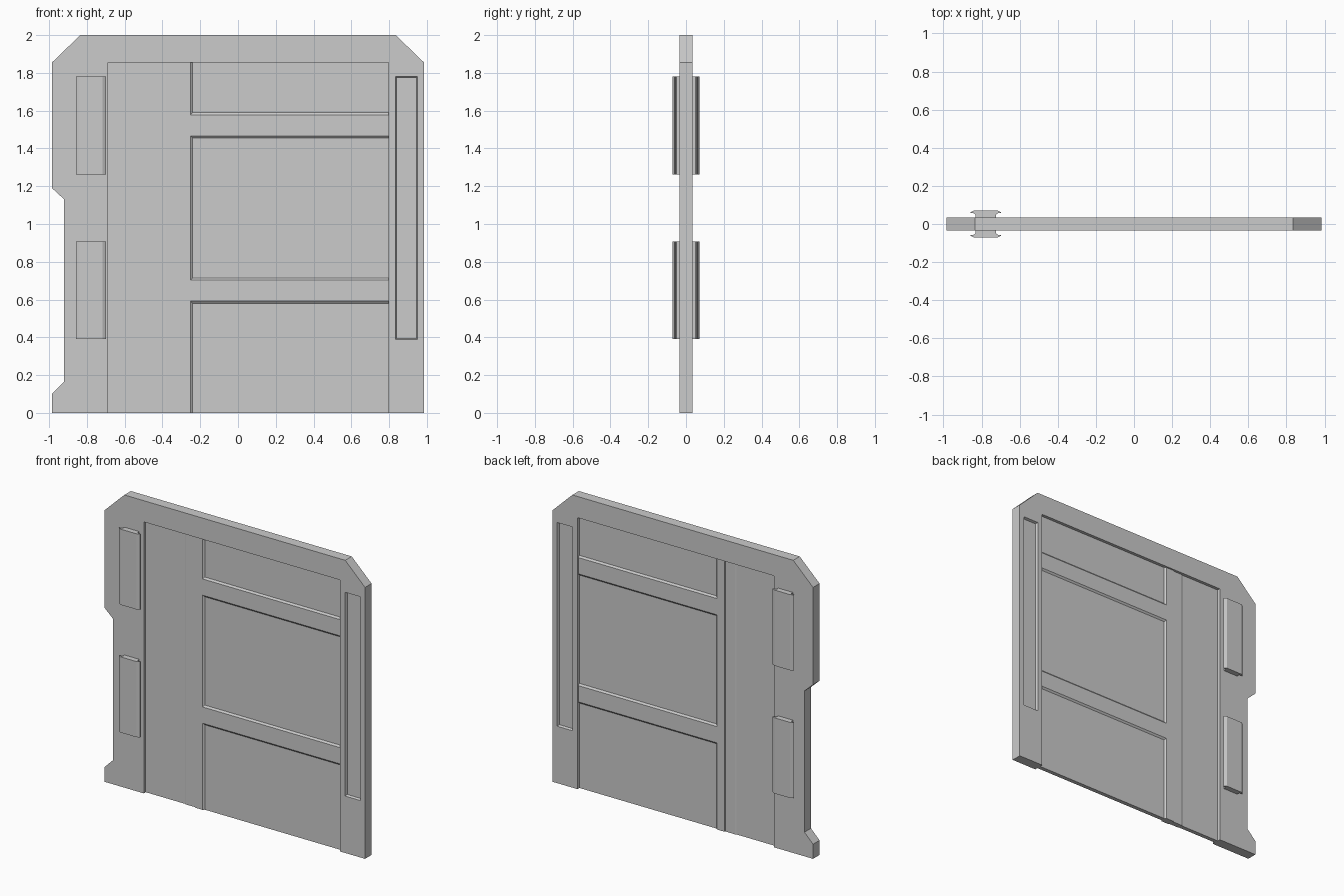
import bpy, bmesh
from mathutils import Vector

cube = bpy.data.objects.get("Cube")
if cube:
    bpy.data.objects.remove(cube, do_unlink=True)

GREY = (0.6, 0.6, 0.6, 1.0)
mat = bpy.data.materials.new("plain grey")
mat.use_nodes = True
mat.diffuse_color = GREY
bsdf = next(n for n in mat.node_tree.nodes if n.type == 'BSDF_PRINCIPLED')
bsdf.inputs["Base Color"].default_value = GREY


def prism(name, profile, axis, start, end, inset=None):
    """Extrude a 2D profile along an axis; inset gives another profile at the far end."""
    place = {
        "x": lambda p, t: Vector((t, p[0], p[1])),
        "y": lambda p, t: Vector((p[0], t, p[1])),
        "z": lambda p, t: Vector((p[0], p[1], t)),
    }[axis]
    bm = bmesh.new()
    near = [bm.verts.new(place(p, start)) for p in profile]
    far = [bm.verts.new(place(p, end)) for p in (inset or profile)]
    bm.faces.new(near)
    bm.faces.new(far[::-1])
    n = len(near)
    for i in range(n):
        j = (i + 1) % n
        bm.faces.new((near[j], near[i], far[i], far[j]))
    bmesh.ops.recalc_face_normals(bm, faces=bm.faces)
    mesh = bpy.data.meshes.new(name)
    bm.to_mesh(mesh)
    bm.free()
    mesh.materials.append(mat)
    obj = bpy.data.objects.new(name, mesh)
    bpy.context.collection.objects.link(obj)
    return obj


def rect(x0, x1, z0, z1):
    return [(x0, z0), (x1, z0), (x1, z1), (x0, z1)]


FRAME = 0.035                      # half thickness of the frame
LEFT, RIGHT, TOP = -0.688, 0.797, 1.855   # panel opening

# Frame: arch-shaped outline with clipped corners and a notch in one edge
frame = prism("door_frame", [
    (-0.985, 0), (-0.985, 0.10), (-0.92, 0.165), (-0.92, 1.13),
    (-0.985, 1.19), (-0.985, 1.855), (-0.835, 2), (0.835, 2),
    (0.985, 1.855), (0.985, 0), (RIGHT, 0), (RIGHT, TOP),
    (LEFT, TOP), (LEFT, 0)], "y", -FRAME, FRAME)

# Long sunken slot on each face of the wide jamb
for side in (-1, 1):
    cutter = prism("slot_cutter", rect(0.832, 0.952, 0.387, 1.783), "y",
                   side * (FRAME + 0.005), side * (FRAME - 0.016),
                   rect(0.840, 0.944, 0.395, 1.775))
    cutter.hide_render = True
    mod = frame.modifiers.new("slot", 'BOOLEAN')
    mod.operation = 'DIFFERENCE'
    mod.solver = 'EXACT'
    mod.object = cutter
    bpy.context.view_layer.objects.active = frame
    bpy.ops.object.modifier_apply(modifier=mod.name)
    bpy.data.objects.remove(cutter, do_unlink=True)

# Thin panel with a raised, stepped upright, same on both faces
BASE, LOW, HIGH = 0.014, 0.018, 0.024
half = [(LEFT, BASE), (-0.392, BASE), (-0.382, LOW), (-0.311, LOW),
        (-0.309, HIGH), (-0.252, HIGH), (-0.240, BASE), (RIGHT, BASE)]
prism("door_panel", half + [(x, -y) for x, y in reversed(half)], "z", 0, TOP)

# Raised horizontal rails with bevelled edges
for name, z0, z1 in (("lower_rail", 0.58, 0.715), ("upper_rail", 1.455, 1.59)):
    edge = [(BASE, z0), (HIGH, z0 + 0.012), (HIGH, z1 - 0.012), (BASE, z1)]
    prism(name, edge + [(-y, z) for y, z in reversed(edge)], "x", -0.252, RIGHT)

# Grip bars with flared lips, two on each face
CX = -0.778
grip = [(0.055, 0.030), (0.055, 0.050), (0.060, 0.056), (0.080, 0.058),
        (0.080, 0.061), (0.060, 0.072)]
for face, side in (("front", -1), ("back", 1)):
    prof = [(CX + dx, side * y) for dx, y in grip]
    prof += [(CX - dx, side * y) for dx, y in reversed(grip)]
    for level, z0, z1 in (("lower", 0.39, 0.907), ("upper", 1.263, 1.78)):
        prism(f"{face}_{level}_grip", prof, "z", z0, z1)
